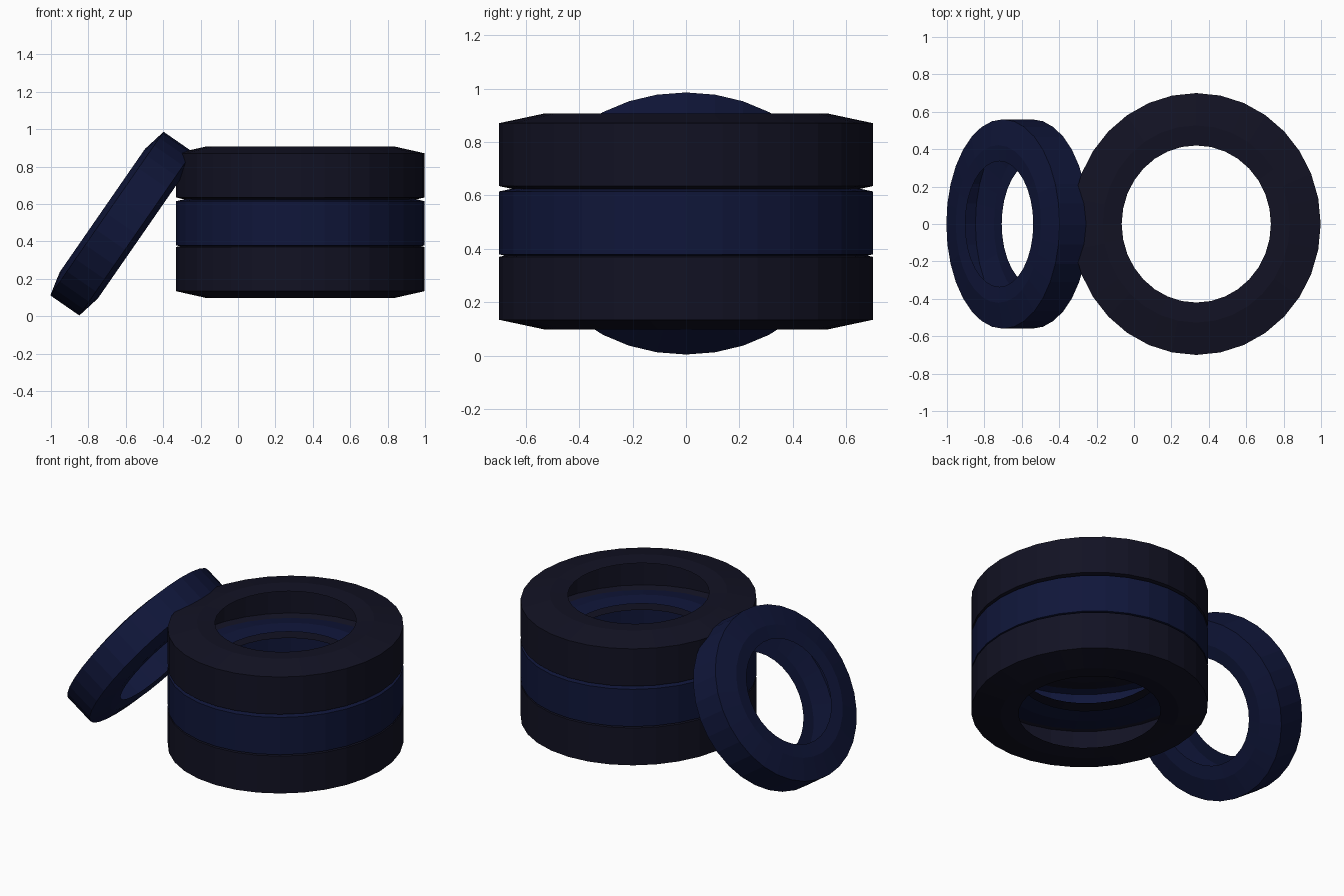
import bpy, bmesh, math

if "Cube" in bpy.data.objects:
    bpy.data.objects.remove(bpy.data.objects["Cube"])

SEGMENTS = 32
# Open half-hollow tyre section (radius, height): lip, shoulder, tread, shoulder, lip
PROFILE = [(0.42, -0.148), (0.527, -0.155), (0.70, -0.118),
           (0.70, 0.118), (0.527, 0.155), (0.42, 0.148)]
SQUASH = 0.95  # the rings are slightly oval


def material(name, color):
    mat = bpy.data.materials.new(name)
    mat.diffuse_color = color
    mat.use_nodes = True
    mat.node_tree.nodes["Principled BSDF"].inputs["Base Color"].default_value = mat.diffuse_color
    return mat


def tyre(name, location, mat, scale=1.0, tilt=0.0):
    bm = bmesh.new()
    rings = []
    for r, z in PROFILE:
        ring = []
        for i in range(SEGMENTS):
            a = 2 * math.pi * i / SEGMENTS
            ring.append(bm.verts.new((SQUASH * r * math.cos(a), r * math.sin(a), z)))
        rings.append(ring)
    for low, high in zip(rings, rings[1:]):
        for i in range(SEGMENTS):
            j = (i + 1) % SEGMENTS
            bm.faces.new((low[i], low[j], high[j], high[i]))
    mesh = bpy.data.meshes.new(name)
    bm.to_mesh(mesh)
    bm.free()
    mesh.materials.append(mat)
    obj = bpy.data.objects.new(name, mesh)
    obj.location = location
    obj.scale = (scale, scale, scale)
    obj.rotation_euler = (0, tilt, 0)
    bpy.context.collection.objects.link(obj)
    return obj


black = material("black_rubber", (0.006, 0.006, 0.017, 1))
blue = material("blue_rubber", (0.005, 0.008, 0.042, 1))

# Stack of three tyres
tyre("bottom_tyre", (0.333, 0, 0.252), black)
tyre("middle_tyre", (0.333, 0, 0.497), blue)
tyre("top_tyre", (0.333, 0, 0.753), black)

# Smaller tyre leaning on the stack
tyre("leaning_tyre", (-0.623, 0, 0.495), blue, scale=0.8, tilt=math.radians(-55.3))
